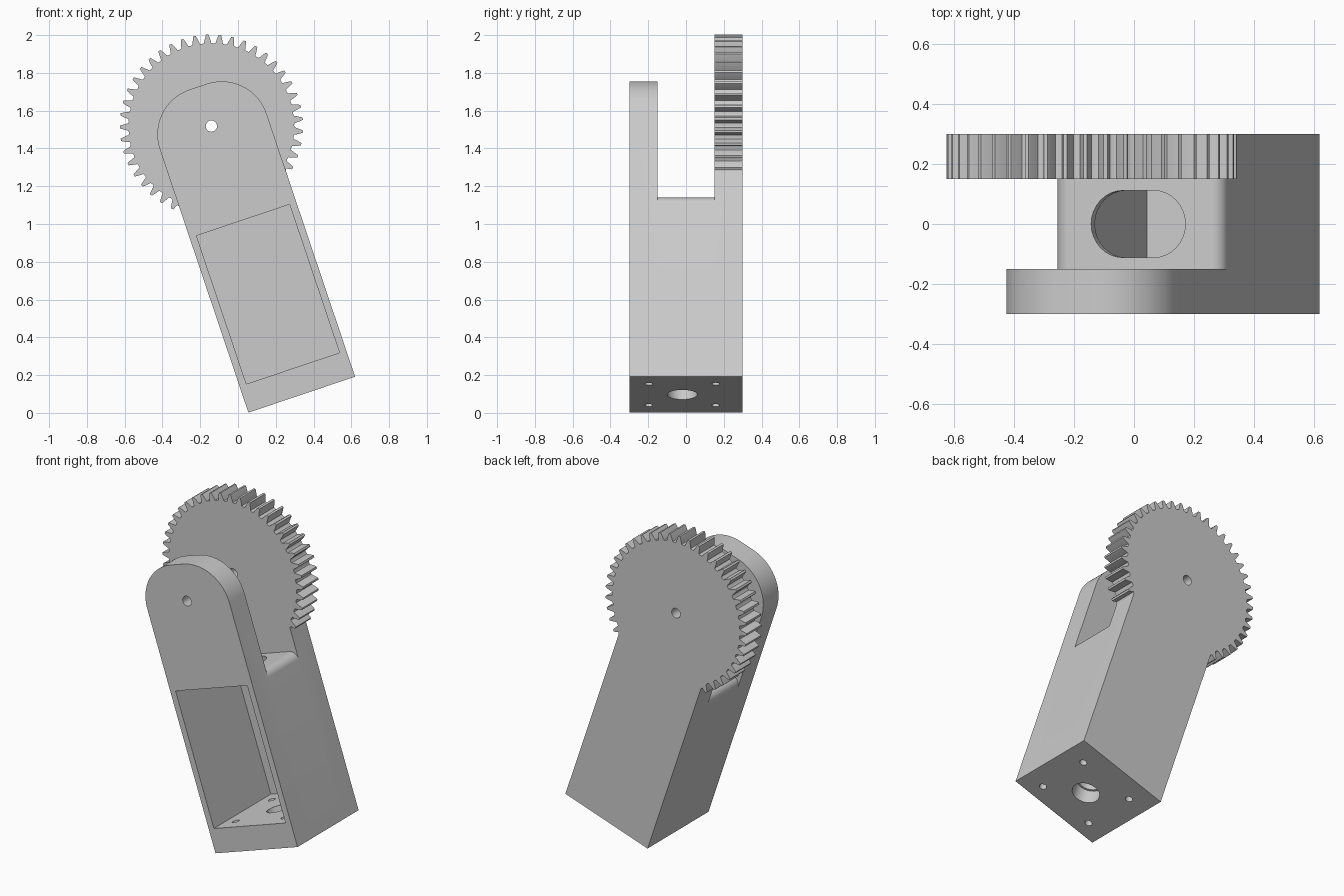
import bpy, bmesh, math
from mathutils import Matrix, Vector

if "Cube" in bpy.data.objects:
    bpy.data.objects.remove(bpy.data.objects["Cube"], do_unlink=True)

HALF = 0.298      # half width of the arm
PIVOT = 1.5       # pivot height along the arm
TILT = math.radians(18.6)
TEETH = 45
PLACE = Matrix.Translation((0.3375, 0, 0.0965)) @ Matrix.Rotation(-TILT, 4, 'Y')

grey = bpy.data.materials.new("light_grey")
grey.use_nodes = True
grey.diffuse_color = (0.6, 0.6, 0.6, 1)
grey.node_tree.nodes["Principled BSDF"].inputs["Base Color"].default_value = (0.6, 0.6, 0.6, 1)


def arc(cx, cz, r, a0, a1, n):
    return [(cx + r * math.cos(math.radians(a0 + (a1 - a0) * i / n)),
             cz + r * math.sin(math.radians(a0 + (a1 - a0) * i / n))) for i in range(n + 1)]


def rounded_top(height, r, n):
    """Upright outline with rounded upper corners."""
    c = HALF - r
    return ([(-HALF, 0), (HALF, 0)] + arc(c, height - r, r, 0, 90, n)
            + arc(-c, height - r, r, 90, 180, n))


def prism(name, outline, lo, hi, axis='Y'):
    """Extrude an outline along y (outline is x,z) or along z (outline is x,y)."""
    bm = bmesh.new()
    place = (lambda a, b, t: (a, t, b)) if axis == 'Y' else (lambda a, b, t: (a, b, t))
    face = bm.faces.new([bm.verts.new(place(a, b, lo)) for a, b in outline])
    ext = bmesh.ops.extrude_face_region(bm, geom=[face])
    move = Vector(place(0, 0, hi - lo))
    bmesh.ops.translate(bm, vec=move, verts=[v for v in ext["geom"] if isinstance(v, bmesh.types.BMVert)])
    bmesh.ops.recalc_face_normals(bm, faces=bm.faces)
    mesh = bpy.data.meshes.new(name)
    bm.to_mesh(mesh)
    bm.free()
    ob = bpy.data.objects.new(name, mesh)
    bpy.context.collection.objects.link(ob)
    mesh.materials.append(grey)
    return ob


def combine(target, tool, operation):
    """Apply a boolean and discard the tool."""
    mod = target.modifiers.new(operation, 'BOOLEAN')
    mod.operation, mod.solver, mod.object = operation, 'EXACT', tool
    tool.hide_render = True
    bpy.context.view_layer.objects.active = target
    bpy.ops.object.modifier_apply(modifier=mod.name)
    bpy.data.objects.remove(tool, do_unlink=True)


def gear_arm():
    """Gear outline that runs down into the straight arm."""
    step = 2 * math.pi / TEETH
    tooth = [(-0.5, 0.438), (-0.32, 0.440), (-0.25, 0.455), (-0.14, 0.477), (-0.09, 0.485),
             (0.09, 0.485), (0.14, 0.477), (0.25, 0.455), (0.32, 0.440)]
    pts = []
    for i in range(TEETH):
        for f, r in tooth:
            a = -math.pi / 2 + (i + 0.5 + f) * step
            x, z = r * math.cos(a), r * math.sin(a)
            if z > 0 or abs(x) > HALF:
                pts.append((x, PIVOT + z))
    return ([(-HALF, 0), (HALF, 0), (HALF, pts[0][1] - 0.01)] + pts
            + [(-HALF, pts[-1][1] - 0.01)])


# Solid shape: block, front fork arm, rear gear arm
body = prism("geared_arm_bracket", rounded_top(1.014, 0.05, 10), -0.299, 0.299)
combine(body, prism("front_arm", rounded_top(1.72, 0.25, 24), -0.3, -0.15), 'UNION')
combine(body, prism("gear_arm", gear_arm(), 0.15, 0.3), 'UNION')

# Pocket open to the front
pocket = [(-0.26, 0.147), (0.26, 0.147), (0.26, 0.975), (-0.26, 0.975)]
combine(body, prism("pocket", pocket, -0.4, 0.26), 'DIFFERENCE')

# Pivot hole through both arms
combine(body, prism("pivot_hole", arc(0, PIVOT, 0.03, 0, 345, 23), -0.4, 0.4), 'DIFFERENCE')

# Slot in the floor between the arms
slot = arc(0.054, 0, 0.112, -90, 90, 16) + arc(-0.054, 0, 0.112, 90, 270, 16)
combine(body, prism("slot", slot, 0.9, 1.1, 'Z'), 'DIFFERENCE')

# Stepped centre hole and four screw holes in the base
MID = -0.02
holes = [(0, MID, 0.08, 0.09), (0, MID, 0.068, 0.2)]
holes += [(sx * 0.177, MID + sy * 0.177, 0.021, 0.2) for sx in (-1, 1) for sy in (-1, 1)]
for x, y, r, top in holes:
    combine(body, prism("base_hole", arc(x, y, r, 0, 345, 23), -0.1, top, 'Z'), 'DIFFERENCE')

# Merge flat regions, tilt into place and shade
bm = bmesh.new()
bm.from_mesh(body.data)
bmesh.ops.remove_doubles(bm, verts=bm.verts, dist=0.0002)
bmesh.ops.dissolve_limit(bm, angle_limit=0.005, verts=bm.verts, edges=bm.edges)
bmesh.ops.transform(bm, matrix=PLACE, verts=bm.verts)
bm.to_mesh(body.data)
bm.free()
bpy.ops.object.select_all(action='DESELECT')
body.select_set(True)
bpy.context.view_layer.objects.active = body
bpy.ops.object.shade_smooth_by_angle(angle=math.radians(25))
